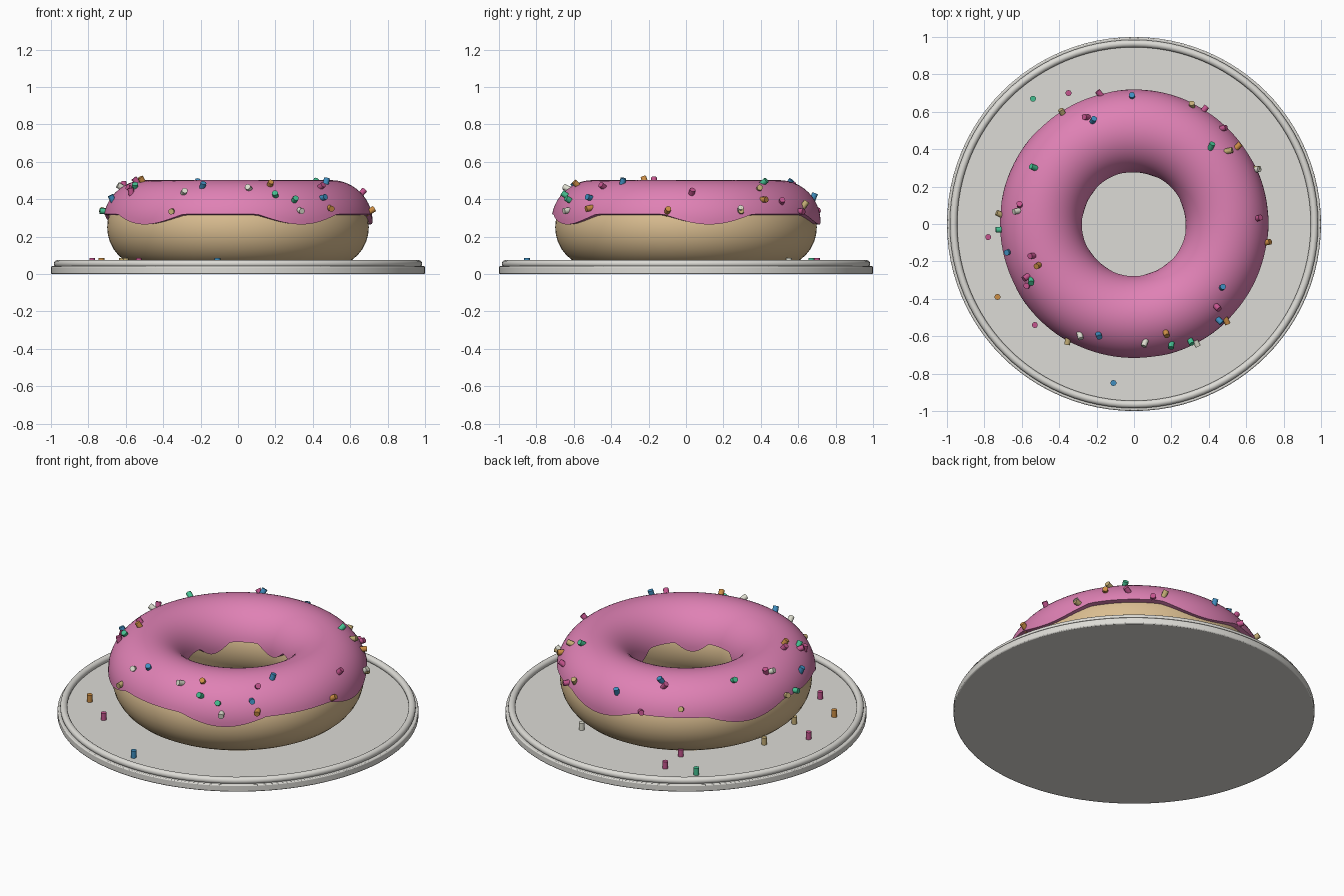
import bpy, math, random
from mathutils import Vector

cube = bpy.data.objects.get("Cube")
if cube:
    bpy.data.objects.remove(cube, do_unlink=True)
random.seed(4)


def material(name, rgb):
    mat = bpy.data.materials.new(name)
    mat.use_nodes = True
    mat.diffuse_color = (*rgb, 1)
    mat.node_tree.nodes["Principled BSDF"].inputs["Base Color"].default_value = (*rgb, 1)
    return mat


PLATE = material("plate white", (0.72, 0.71, 0.67))
DOUGH = material("baked dough", (0.70, 0.51, 0.28))
ICING = material("pink icing", (0.74, 0.22, 0.46))
CANDY = {
    "pink": material("candy pink", (0.55, 0.09, 0.27)),
    "blue": material("candy blue", (0.05, 0.27, 0.52)),
    "green": material("candy green", (0.06, 0.52, 0.28)),
    "orange": material("candy orange", (0.60, 0.27, 0.06)),
    "yellow": material("candy yellow", (0.55, 0.42, 0.18)),
    "white": material("candy white", (0.72, 0.72, 0.62)),
}


def finish(name, mat, angle=40):
    obj = bpy.context.object
    obj.name = obj.data.name = name
    obj.data.materials.append(mat)
    bpy.ops.object.shade_smooth_by_angle(angle=math.radians(angle))
    return obj


# Plate: a thin disc with a rolled rim
FLOOR = 0.042
bpy.ops.mesh.primitive_cylinder_add(vertices=96, radius=1, depth=FLOOR, location=(0, 0, FLOOR / 2))
plate = finish("plate", PLATE)
bevel = plate.modifiers.new("soft edge", "BEVEL")
bevel.width, bevel.segments = 0.006, 2
bpy.ops.mesh.primitive_torus_add(major_segments=96, minor_segments=16, major_radius=0.965,
                                 minor_radius=0.02, location=(0, 0, 0.055))
finish("plate_rim", PLATE)

# Dough ring resting on the plate
RING = 0.4975
bpy.ops.mesh.primitive_torus_add(major_segments=96, minor_segments=32, major_radius=RING,
                                 minor_radius=0.202, location=(0, 0, 0.25))
dough = finish("dough_ring", DOUGH)
dough.scale.z = 1.04

# Icing: an arched section swept round the ring, with five drips along both edges
ICE_Z, ICE_R, LIP_R = 0.28, 0.222, 0.185
SEGMENTS, ARCH = 160, 28


def edge_angle(theta):
    drip = max(0, 0.15 + math.cos(5 * (theta - math.radians(10)))) / 1.15
    edge_z = 0.32 - 0.055 * drip
    return math.asin((edge_z - ICE_Z) / ICE_R)


verts, faces = [], []
for i in range(SEGMENTS):
    theta = math.tau * i / SEGMENTS
    start = edge_angle(theta)
    arch = [start + (math.pi - 2 * start) * j / ARCH for j in range(ARCH + 1)]
    section = [(LIP_R, start)] + [(ICE_R, a) for a in arch] + [(LIP_R, math.pi - start)]
    for radius, a in section:
        r = RING + radius * math.cos(a)
        verts.append((r * math.cos(theta), r * math.sin(theta), ICE_Z + radius * math.sin(a)))
row = ARCH + 3
for i in range(SEGMENTS):
    here, there = i * row, (i + 1) % SEGMENTS * row
    for j in range(row):
        k = (j + 1) % row
        faces.append((here + j, there + j, there + k, here + k))
mesh = bpy.data.meshes.new("icing")
mesh.from_pydata(verts, [], faces)
icing = bpy.data.objects.new("icing", mesh)
bpy.context.collection.objects.link(icing)
bpy.ops.object.select_all(action="DESELECT")
icing.select_set(True)
bpy.context.view_layer.objects.active = icing
finish("icing", ICING)

# Sprinkles: one shared mesh per colour
LENGTH = 0.055
on_icing = {
    "pink": [(-.18, .70), (-.25, .57), (-.61, .10), (-.54, -.17), (-.57, -.28), (-.57, -.33),
             (.44, -.44), (.66, .03), (.47, .51), (.38, .62)],
    "blue": [(-.01, .68), (-.22, .55), (-.67, -.15), (-.19, -.59), (.45, -.51), (.47, -.34)],
    "green": [(-.53, .30), (-.72, -.03), (-.55, -.30), (.20, -.64), (.30, -.62), (.41, .41)],
    "orange": [(-.51, -.22), (.17, -.58), (.49, -.51), (.71, -.10), (.55, .41)],
    "yellow": [(-.38, .59), (-.72, .05), (-.36, -.63), (.66, .30), (.50, .39), (.31, .63)],
    "white": [(-.62, .07), (-.29, -.59), (.06, -.63), (.33, -.63), (.65, .29)],
}
on_plate = {
    "pink": [(-.35, .70), (-.78, -.07), (-.53, -.54), (-.33, .52)],
    "blue": [(-.11, -.85)],
    "green": [(-.54, .67)],
    "orange": [(-.73, -.39)],
    "yellow": [(-.62, .13), (-.60, -.19)],
    "white": [(.32, .55)],
}


def place(name, data, spot, direction):
    obj = bpy.data.objects.new(name, data)
    obj.location = spot
    obj.rotation_euler = direction.to_track_quat("Z", "Y").to_euler()
    bpy.context.collection.objects.link(obj)


for colour, mat in CANDY.items():
    bpy.ops.mesh.primitive_cylinder_add(vertices=10, radius=0.016, depth=LENGTH)
    master = finish("sprinkle_" + colour, mat, 50)
    data = master.data
    bpy.data.objects.remove(master)
    for x, y in on_icing[colour]:
        # stand near the surface normal, leaning a little at random
        flat = Vector((x, y, 0))
        out = min(flat.length - RING, 0.215)
        rise = math.sqrt(ICE_R ** 2 - out ** 2)
        normal = flat.normalized() * out + Vector((0, 0, rise))
        spot = flat.normalized() * RING + Vector((0, 0, ICE_Z)) + normal
        lean = Vector([random.uniform(-0.5, 0.5) for _ in range(3)])
        place("icing_sprinkle_" + colour, data, spot, normal.normalized() + lean)
    for x, y in on_plate[colour]:
        place("fallen_sprinkle_" + colour, data, (x, y, FLOOR + LENGTH / 2 - 0.012), Vector((0, 0, 1)))
